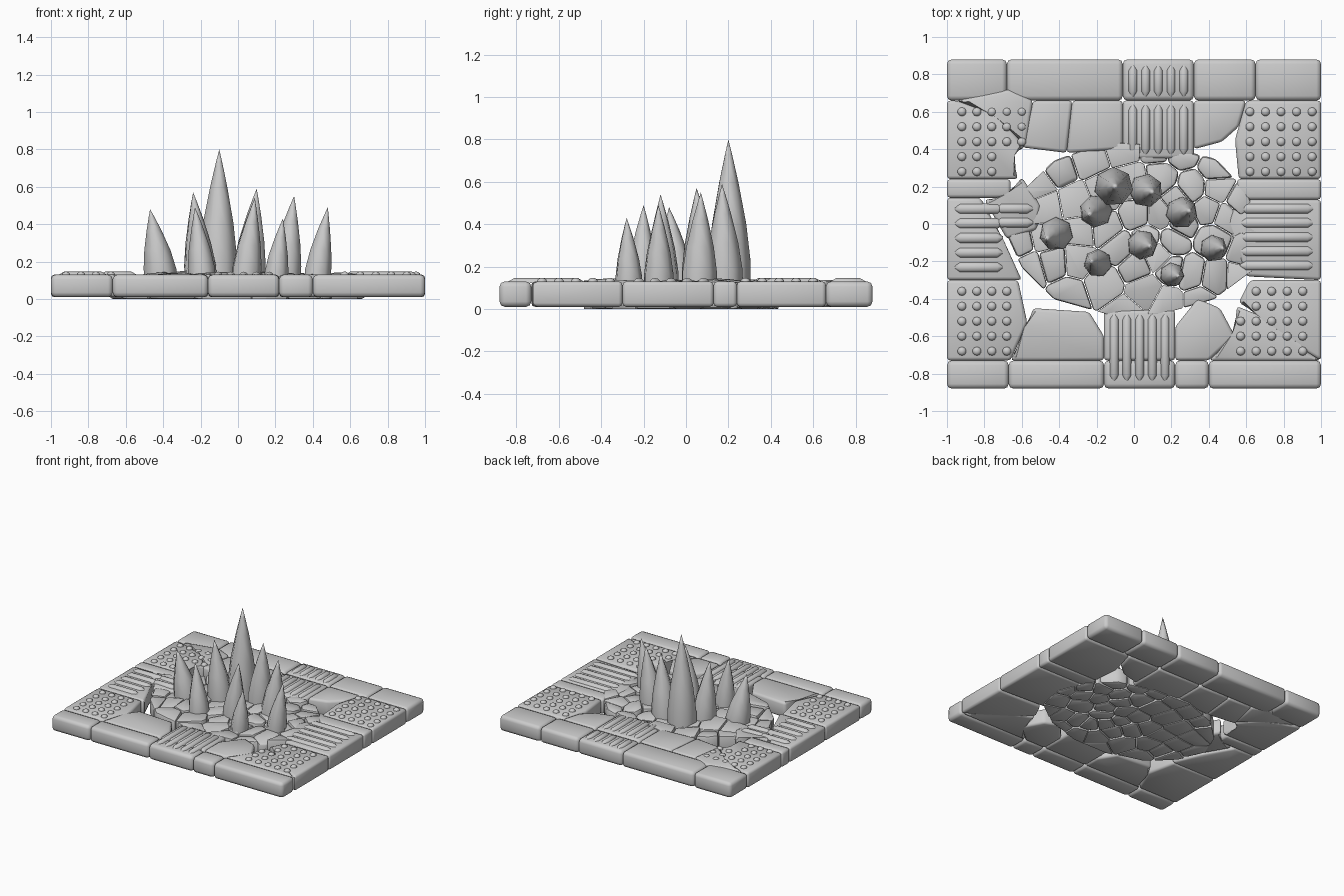
import bpy, bmesh, math, random
from mathutils import Vector

random.seed(7)
if "Cube" in bpy.data.objects:
    bpy.data.objects.remove(bpy.data.objects["Cube"], do_unlink=True)

stone = bpy.data.materials.new("grey_stone")
stone.use_nodes = True
GREY = (0.6, 0.6, 0.6, 1)
stone.diffuse_color = GREY
stone.node_tree.nodes["Principled BSDF"].inputs["Base Color"].default_value = GREY


def finish(bm, name, angle=35):
    bmesh.ops.recalc_face_normals(bm, faces=bm.faces)
    me = bpy.data.meshes.new(name)
    bm.to_mesh(me)
    bm.free()
    me.shade_smooth()
    me.set_sharp_from_angle(angle=math.radians(angle))
    me.materials.append(stone)
    ob = bpy.data.objects.new(name, me)
    bpy.context.collection.objects.link(ob)
    return ob


def slab(name, pts, low=0.01, top=0.13, bevel=0.018, tilt=(0, 0), angle=50):
    """Prism over an outline, with softened edges and an optional tilted top."""
    bm = bmesh.new()
    mid = sum((Vector(p) for p in pts), Vector((0, 0))) / len(pts)
    lower = [bm.verts.new((x, y, low)) for x, y in pts]
    upper = [bm.verts.new((x, y, top + (x - mid.x) * tilt[0] + (y - mid.y) * tilt[1]))
             for x, y in pts]
    bm.faces.new(lower[::-1])
    bm.faces.new(upper)
    for i in range(len(pts)):
        j = (i + 1) % len(pts)
        bm.faces.new((lower[i], lower[j], upper[j], upper[i]))
    bmesh.ops.bevel(bm, geom=bm.edges[:], offset=bevel, segments=2, profile=0.5,
                    affect='EDGES', clamp_overlap=True)
    return finish(bm, name, angle)


def rect(x0, x1, y0, y1):
    return [(x0, y0), (x1, y0), (x1, y1), (x0, y1)]


def studs(name, xs, ys, keep=lambda x, y: True):
    """Grid of low round bumps."""
    bm = bmesh.new()
    for x in xs:
        for y in ys:
            if keep(x, y):
                new = bmesh.ops.create_uvsphere(bm, u_segments=10, v_segments=6, radius=0.024)
                for v in new["verts"]:
                    v.co = (v.co.x + x, v.co.y + y, v.co.z * 0.75 + 0.129)
    finish(bm, name, 60)


def ribs(name, a0, a1, b0, b1, count, upright):
    """Parallel rounded bars; upright ones run along y."""
    bm = bmesh.new()
    step = (b1 - b0) / count
    for i in range(count):
        mid, half = b0 + (i + 0.5) * step, step * 0.36
        rings = []
        for end, size in ((a0, 0.3), (a0 + 0.03, 1), (a1 - 0.03, 1), (a1, 0.3)):
            ring = []
            for k in range(7):
                t = math.pi * k / 6
                across = mid + half * size * math.cos(t)
                z = 0.122 + 0.024 * size * math.sin(t)
                ring.append(bm.verts.new((across, end, z) if upright else (end, across, z)))
            rings.append(ring)
        for r, s in zip(rings, rings[1:]):
            for k in range(6):
                bm.faces.new((r[k], r[k + 1], s[k + 1], s[k]))
        bm.faces.new(rings[0])
        bm.faces.new(rings[-1])
    finish(bm, name, 60)


def spans(start, step, n):
    return [start + step * i for i in range(n)]


# Border blocks along the back and front
for label, cuts, y0, y1 in (("back", (-1, -0.68, -0.06, 0.32, 0.65, 1), 0.66, 0.88),
                            ("front", (-1, -0.67, -0.16, 0.22, 0.4, 1), -0.88, -0.73)):
    for a, b in zip(cuts, cuts[1:]):
        slab(label + "_border_block", rect(a, b, y0, y1), bevel=0.025)

# Thin plain strips and ribbed side panels
slab("left_strip", rect(0.55, 1, 0.13, 0.24))
slab("right_strip", rect(-1, -0.66, 0.14, 0.24))
slab("left_ribbed_panel", [(0.6, -0.28), (1, -0.3), (1, 0.13), (0.55, 0.13), (0.5, 0)])
slab("right_ribbed_panel", [(-1, -0.3), (-0.6, -0.3), (-0.7, -0.08), (-0.82, 0.14), (-1, 0.14)])
slab("right_broken_piece", [(-0.68, -0.08), (-0.52, -0.03), (-0.5, 0.1), (-0.6, 0.25),
                            (-0.68, 0.14), (-0.8, 0.13)], tilt=(-0.04, 0.03))
ribs("left_ribs", 0.57, 0.96, -0.26, 0.12, 5, False)
ribs("right_ribs", -0.96, -0.7, -0.27, 0.12, 5, False)
ribs("right_broken_ribs", -0.74, -0.54, -0.03, 0.12, 2, False)

# Ribbed panels at back and front
slab("back_ribbed_panel", rect(-0.06, 0.32, 0.35, 0.66))
slab("front_ribbed_panel", rect(-0.16, 0.22, -0.73, -0.46))
ribs("back_ribs", 0.37, 0.64, -0.04, 0.3, 5, True)
ribs("back_border_ribs", 0.68, 0.85, -0.04, 0.3, 5, True)
ribs("front_ribs", -0.84, -0.48, -0.14, 0.2, 5, True)

# Plain panels with broken inner edges
slab("back_plain_panel", [(-0.6, 0.41), (-0.36, 0.38), (-0.33, 0.66), (-0.54, 0.66)])
slab("back_plain_panel", [(-0.36, 0.38), (-0.06, 0.4), (-0.06, 0.66), (-0.33, 0.66)])
slab("back_plain_panel", [(0.32, 0.4), (0.47, 0.44), (0.56, 0.52), (0.6, 0.66), (0.32, 0.66)])
slab("front_plain_panel", [(-0.66, -0.73), (-0.16, -0.73), (-0.16, -0.6), (-0.24, -0.47),
                           (-0.54, -0.45), (-0.57, -0.56)])
slab("front_plain_panel", [(0.22, -0.73), (0.4, -0.73), (0.54, -0.6), (0.46, -0.45),
                           (0.34, -0.4), (0.22, -0.55)])

# Studded corner panels, two of them cracked across
slab("back_right_studded_panel", [(-1, 0.24), (-0.62, 0.24), (-0.66, 0.38), (-0.58, 0.41),
                                  (-0.72, 0.58), (-0.95, 0.66), (-1, 0.66)])
slab("back_right_cracked_corner", [(-0.58, 0.41), (-0.54, 0.66), (-0.67, 0.72), (-0.95, 0.66),
                                   (-0.72, 0.58)], top=0.137)
slab("back_left_studded_panel", [(0.56, 0.24), (1, 0.24), (1, 0.66), (0.6, 0.66), (0.54, 0.45)])
slab("front_right_studded_panel", [(-1, -0.73), (-0.66, -0.73), (-0.57, -0.53), (-0.62, -0.3),
                                   (-1, -0.3)])
slab("front_left_studded_panel", [(0.62, -0.3), (1, -0.3), (1, -0.73), (0.88, -0.66),
                                  (0.7, -0.5), (0.56, -0.42)][::-1])
slab("front_left_cracked_corner", [(0.4, -0.73), (1, -0.73), (0.88, -0.66), (0.7, -0.5),
                                   (0.55, -0.44), (0.54, -0.6)])
rows = spans(0.28, 0.08, 5)
studs("back_right_studs", spans(-0.92, 0.08, 5), rows, lambda x, y: x < -0.7 or y > 0.4)
studs("back_left_studs", spans(0.62, 0.083, 5), rows)
studs("front_right_studs", spans(-0.92, 0.08, 4), spans(-0.68, 0.08, 5))
studs("front_left_studs", spans(0.57, 0.083, 5), spans(-0.68, 0.08, 5),
      lambda x, y: x > 0.6 or y < -0.5)


# Shattered centre: cells around scattered seeds, clipped to a rough oval
def clip(poly, point, normal):
    out = []
    for p, q in zip(poly, poly[1:] + poly[:1]):
        dp, dq = (p - point).dot(normal), (q - point).dot(normal)
        if dp <= 0:
            out.append(p)
        if dp * dq < 0:
            out.append(p.lerp(q, dp / (dp - dq)))
    return out


def oval(t, grow=1):
    return Vector((0.68 * grow * math.cos(t), -0.03 + 0.47 * grow * math.sin(t)))


outline = [oval(math.tau * i / 14, random.uniform(0.98, 1.06)) for i in range(14)]
seeds = []
while len(seeds) < 46:
    options = [oval(random.uniform(0, math.tau), math.sqrt(random.random())) for _ in range(12)]
    seeds.append(max(options, key=lambda p: min([(p - s).length for s in seeds], default=1)))
for s in seeds:
    cell = outline
    for other in seeds:
        if other is not s:
            cell = clip(cell, (s + other) / 2, other - s)
    if len(cell) > 2:
        mid = sum(cell, Vector((0, 0))) / len(cell)
        cell = [mid.lerp(p, 0.98) for p in cell]
        slab("centre_shard", cell, 0, random.uniform(0.118, 0.138), 0.022,
             (random.uniform(-0.14, 0.14), random.uniform(-0.14, 0.14)), 40)

# Crystal spikes: base centre, tip, base radius
SPIKES = [(-0.11, 0.2, -0.1, 0.2, 0.8, 0.105), (0.06, 0.18, 0.1, 0.17, 0.59, 0.09),
          (-0.2, 0.07, -0.24, 0.05, 0.57, 0.088), (0.25, 0.06, 0.3, 0.07, 0.55, 0.085),
          (0.04, -0.11, 0.09, -0.12, 0.54, 0.08), (0.42, -0.13, 0.48, -0.13, 0.49, 0.072),
          (-0.41, -0.05, -0.47, -0.08, 0.48, 0.09), (0.2, -0.27, 0.24, -0.28, 0.43, 0.065),
          (-0.19, -0.21, -0.23, -0.2, 0.49, 0.075)]
for bx, by, tx, ty, tall, radius in SPIKES:
    bm = bmesh.new()
    turn = random.uniform(0, 1)
    base, tip = Vector((bx, by, 0.08)), Vector((tx, ty, tall))
    rings = []
    for t, r in ((0, 1), (0.2, 1), (0.45, 0.8), (0.72, 0.45), (0.9, 0.17)):
        c = base.lerp(tip, t)
        c.xy = base.xy.lerp(tip.xy, t ** 1.3)
        rings.append([bm.verts.new((c.x + radius * r * math.cos(turn + math.tau * k / 7),
                                    c.y + radius * r * math.sin(turn + math.tau * k / 7), c.z))
                      for k in range(7)])
    point = bm.verts.new(tip)
    for r, s in zip(rings, rings[1:]):
        for k in range(7):
            bm.faces.new((r[k], r[k - 1], s[k - 1], s[k]))
    for k in range(7):
        bm.faces.new((rings[-1][k], rings[-1][k - 1], point))
    bm.faces.new(rings[0])
    finish(bm, "crystal_spike", 55)
